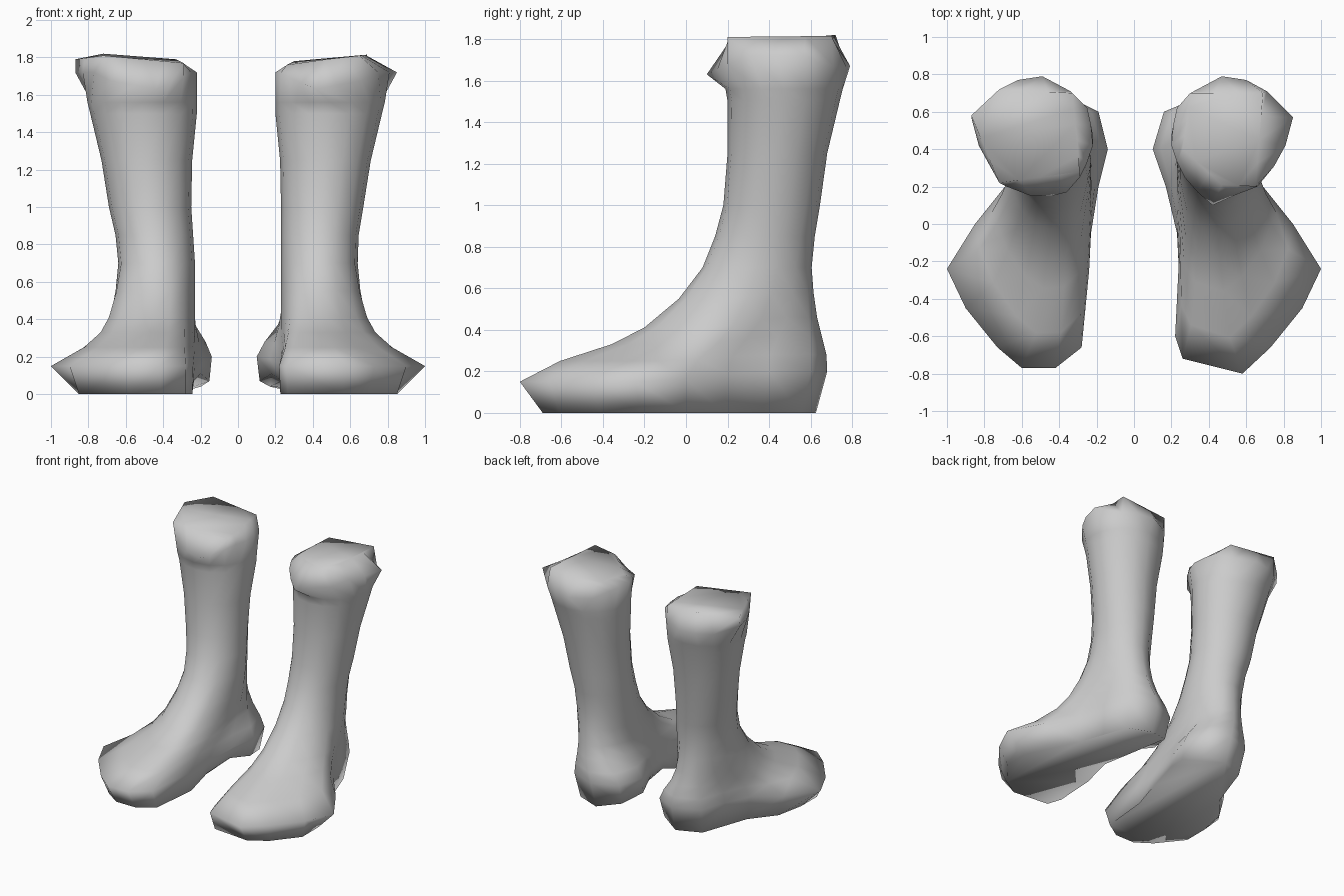
import bpy
import bmesh
from math import sin, cos, tau

SIDES = 16

old_cube = bpy.data.objects.get("Cube")
if old_cube:
    bpy.data.objects.remove(old_cube, do_unlink=True)

# Single plain grey for both boots
grey = bpy.data.materials.new("plain_grey")
grey.use_nodes = True
grey.diffuse_color = (0.6, 0.6, 0.6, 1)
grey.node_tree.nodes["Principled BSDF"].inputs["Base Color"].default_value = (0.6, 0.6, 0.6, 1)

# Outlines run from the front, round the inner side, the back and the outer side
FOOT = [(.58, -.8), (.26, -.72), (.22, -.6), (.24, -.25), (.23, -.05), (.17, .2),
        (.1, .4), (.16, .6), (.35, .68), (.55, .6), (.62, .4), (.69, .2),
        (.85, 0), (1, -.24), (.9, -.45), (.73, -.66)]
CUFF = [(.42, .1), (.34, .17), (.27, .25), (.23, .33), (.2, .42), (.21, .53),
        (.23, .62), (.32, .71), (.47, .79), (.6, .77), (.71, .71), (.85, .57),
        (.81, .42), (.75, .31), (.66, .2), (.53, .15)]

# The right foot has a squarer toe and a narrower heel
RIGHT_FOOT = ([(.6, -.77), (.42, -.77), (.28, -.66)] + FOOT[3:5]
              + [(.19, .2), (.14, .4), (.19, .6)] + FOOT[8:])

# Lift of the sole under the inner arch, keyed by place on the outline
ARCH = {4: .07, 5: .11, 6: .07, 7: .04}

# Corners of the flat top, keyed by their place on the outline
LEFT_TOP = {0: (.47, .21, 1.79), 3: (.26, .4, 1.76), 7: (.3, .7, 1.78),
            10: (.69, .7, 1.815), 14: (.65, .2, 1.81)}
RIGHT_TOP = {2: (.27, .28, 1.77), 7: (.31, .7, 1.79), 10: (.7, .72, 1.82),
             11: (.85, .58, 1.79), 14: (.7, .22, 1.81)}

# Foot levels: front height, heel height, front blend, heel blend to the ankle
FOOT_LEVELS = [(.15, .2, 0, 0), (.25, .28, .22, .05), (.33, .37, .5, .35),
               (.41, .46, .68, .65), (.55, .58, .87, .88)]

# Leg levels: height, inner x, outer x, front y, back y
LEG_LEVELS = [(.7, .23, .64, .08, .605), (.85, .23, .645, .14, .62),
              (1, .23, .67, .18, .645), (1.25, .225, .71, .2, .68),
              (1.5, .2, .77, .2, .74), (1.56, .2, .785, .19, .755)]


def mix(a, b, t):
    return a + (b - a) * t


def clamp(value):
    return max(0.0, min(1.0, value))


def ellipse(inner, outer, front, back):
    cx, cy = (inner + outer) / 2, (front + back) / 2
    rx, ry = (outer - inner) / 2, (back - front) / 2
    angles = [tau * i / SIDES for i in range(SIDES)]
    return [(cx - rx * sin(a), cy - ry * cos(a)) for a in angles]


def sole_ring(outline):
    # Tread drawn in a little, mostly at the outer side of the ball
    ring = []
    for i, (x, y) in enumerate(outline):
        tread_x = min(mix(.3, x, .92), .85)
        tread_y = max(y * .92, -.69)
        ring.append((tread_x, tread_y, ARCH.get(i, 0)))
    return ring


def foot_ring(outline, front_z, heel_z, front_blend, heel_blend):
    # Foot outline drawn in towards the ankle
    ring = []
    ankle = ellipse(*LEG_LEVELS[0][1:])
    for (x, y), (ax, ay) in zip(outline, ankle):
        h = clamp((y + .1) / .4)
        t = mix(front_blend, heel_blend, h)
        ring.append((mix(x, ax, t ** .5), mix(y, ay, t), mix(front_z, heel_z, h)))
    return ring


def leg_ring(z, *bounds):
    return [(x, y, z) for x, y in ellipse(*bounds)]


def cuff_ring(front):
    # Widest line of the cuff, lowest at the front and back
    return [(x, max(y, front), mix(1.63, 1.72, clamp((y - .1) / .2)) if y < .7 else 1.67)
            for x, y in CUFF]


def top_ring(corners):
    # Straight rim edges between the corners of the top
    ring = [None] * SIDES
    keys = sorted(corners)
    for start, end in zip(keys, keys[1:] + keys[:1]):
        steps = (end - start) % SIDES
        for k in range(steps):
            ring[(start + k) % SIDES] = tuple(
                mix(a, b, k / steps) for a, b in zip(corners[start], corners[end]))
    return ring


def build_boot(name, side, outline, corners, cuff_front, lean):
    rings = [sole_ring(outline)]
    rings += [foot_ring(outline, *level) for level in FOOT_LEVELS]
    rings += [leg_ring(*level) for level in LEG_LEVELS]
    rings += [cuff_ring(cuff_front), top_ring(corners)]

    # The shaft leans outwards a little above the ankle
    bm = bmesh.new()
    loops = [[bm.verts.new((side * (x + lean * clamp((z - .7) / .3)), y, z))
              for x, y, z in ring] for ring in rings]

    # Walls between neighbouring rings, then the sole and the top cap
    for low, high in zip(loops, loops[1:]):
        for i in range(SIDES):
            j = (i + 1) % SIDES
            bm.faces.new((low[i], low[j], high[j], high[i]))
    bm.faces.new(loops[0])
    bm.faces.new(loops[-1])
    bmesh.ops.recalc_face_normals(bm, faces=bm.faces[:])
    for face in bm.faces:
        face.smooth = True

    mesh = bpy.data.meshes.new(name)
    bm.to_mesh(mesh)
    bm.free()
    mesh.materials.append(grey)
    boot = bpy.data.objects.new(name, mesh)
    bpy.context.collection.objects.link(boot)


build_boot("left_boot", 1, FOOT, LEFT_TOP, .1, 0)
build_boot("right_boot", -1, RIGHT_FOOT, RIGHT_TOP, .15, .02)
